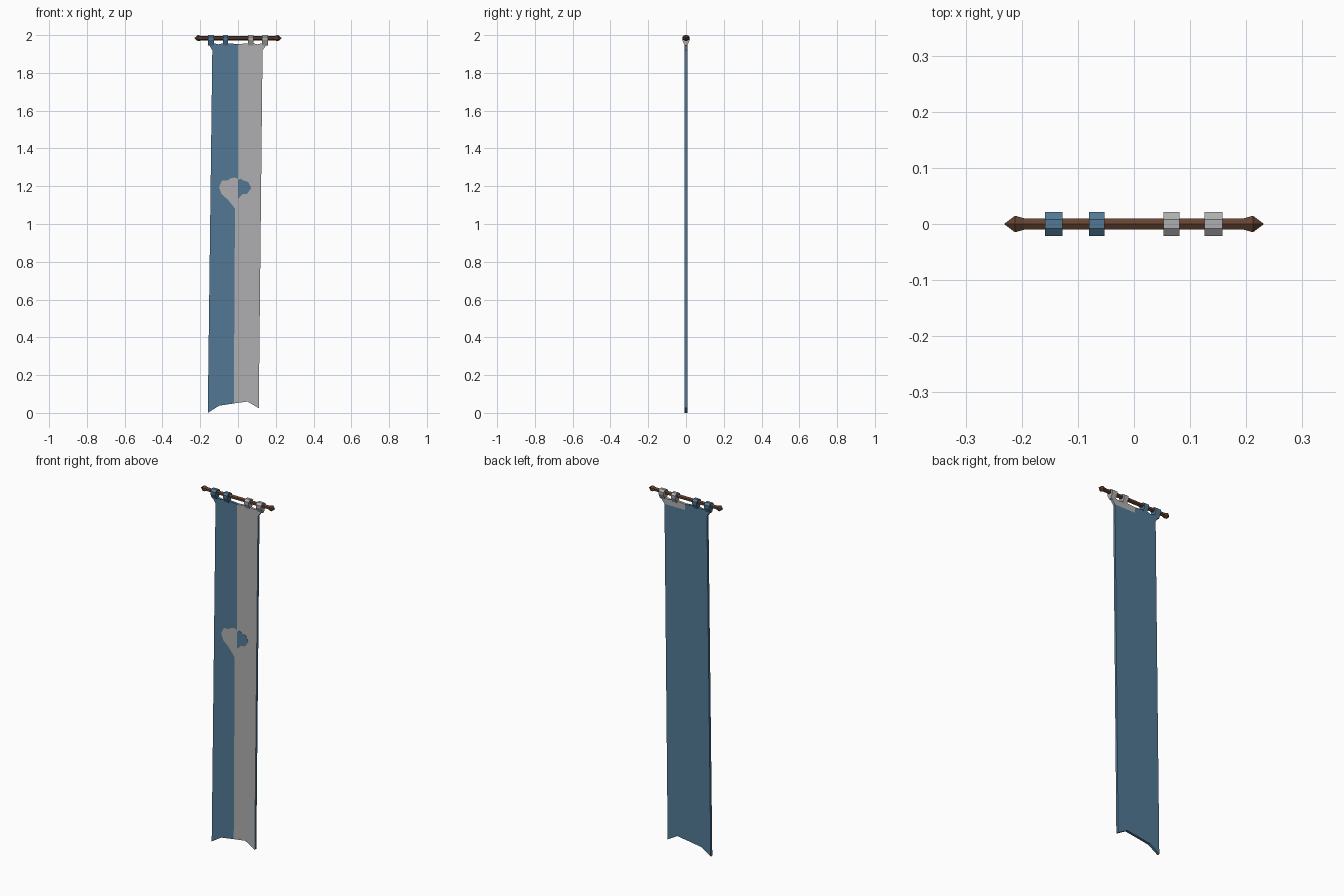
import bpy, bmesh, math

if "Cube" in bpy.data.objects:
    bpy.data.objects.remove(bpy.data.objects["Cube"])

def material(name, rgb):
    m = bpy.data.materials.new(name)
    m.diffuse_color = (*rgb, 1)
    m.use_nodes = True
    m.node_tree.nodes["Principled BSDF"].inputs["Base Color"].default_value = m.diffuse_color
    return m

BLUE = material("cloth blue", (0.085, 0.19, 0.30))
GREY = material("cloth grey", (0.43, 0.43, 0.44))
WOOD = material("brown wood", (0.13, 0.056, 0.032))

def finish(name, bm, mats):
    bmesh.ops.recalc_face_normals(bm, faces=bm.faces)
    me = bpy.data.meshes.new(name)
    bm.to_mesh(me)
    bm.free()
    for m in mats:
        me.materials.append(m)
    ob = bpy.data.objects.new(name, me)
    bpy.context.collection.objects.link(ob)
    return ob

# Cloth outline in (x, z), anticlockwise from the top centre
T = 0.007
top_mid, bottom_mid, back_mid = (0, 1.952), (-0.022, 0.05), (0, 1.92)
left = [(-.053, 1.957), (-.08, 1.957), (-.103, 1.951), (-.127, 1.957),
        (-.158, 1.957), (-.136, 1.92), (-.16, 0), (-.10, .038)]
right_low = [(.05, .06), (.11, .025), (.13, 1.92)]
right_top = [(.158, 1.957), (.127, 1.957), (.103, 1.951), (.08, 1.957), (.053, 1.957)]
# Colour boundary with the left half of the emblem, top to bottom
seam = [(0, 1.24), (-.02, 1.246), (-.045, 1.24), (-.05, 1.232), (-.085, 1.23),
        (-.1, 1.195), (-.088, 1.16), (-.055, 1.13), (-.03, 1.10), (-.016, 1.08)]

bm = bmesh.new()
cache = {}
def vert(p, y):
    if (p, y) not in cache:
        cache[p, y] = bm.verts.new((p[0], y, p[1]))
    return cache[p, y]

def face(pts, y, mat):
    bm.faces.new([vert(p, y) for p in pts]).material_index = mat

face([top_mid] + left + [bottom_mid] + seam[::-1], -T, 0)
face([bottom_mid] + right_low + right_top + [top_mid] + seam, -T, 1)
face(([top_mid] + left + [bottom_mid] + right_low + [back_mid])[::-1], T, 0)
face(([back_mid, right_low[-1]] + right_top + [top_mid])[::-1], T, 1)
loop = [top_mid] + left + [bottom_mid] + right_low + right_top
for a, b in zip(loop, loop[1:] + loop[:1]):
    f = bm.faces.new([vert(a, -T), vert(a, T), vert(b, T), vert(b, -T)])
    f.material_index = int(a[0] + b[0] > 0 and a[1] + b[1] > 3.85)
finish("banner_cloth", bm, [BLUE, GREY])

# Right half of the emblem, a thin blue patch
bm = bmesh.new()
patch = [(0, 1.135), (.01, 1.145), (.028, 1.16), (.048, 1.16), (.07, 1.19),
         (.055, 1.222), (.03, 1.23), (.012, 1.24), (0, 1.232)]
f = bm.faces.new([bm.verts.new((x, -T - .001, z)) for x, z in patch])
r = bmesh.ops.extrude_face_region(bm, geom=[f])
for v in r["geom"]:
    if isinstance(v, bmesh.types.BMVert):
        v.co.y += .002
finish("emblem_patch", bm, [BLUE])

# Hanging loops around the rod
half = [(.008, 2.0), (.021, 1.990), (.020, 1.974), (.0065, 1.945)]
profile = half + [(-y, z) for y, z in half[::-1]]
for name, x0, x1, mat in (("loop_outer_left", -.159, -.127, BLUE),
                          ("loop_inner_left", -.080, -.053, BLUE),
                          ("loop_inner_right", .053, .081, GREY),
                          ("loop_outer_right", .126, .158, GREY)):
    bm = bmesh.new()
    rings = [[bm.verts.new((x, y, z)) for y, z in profile] for x in (x0, x1)]
    for r in rings:
        bm.faces.new(r)
    for i in range(len(profile)):
        j = (i + 1) % len(profile)
        bm.faces.new([rings[0][i], rings[0][j], rings[1][j], rings[1][i]])
    finish(name, bm, [mat])

# Wooden rod with pointed finials, lathed along x
stations = [(-.2305, .001), (-.212, .017), (-.195, .0115),
            (.195, .0115), (.212, .017), (.2305, .001)]
N = 6
bm = bmesh.new()
rings = [[bm.verts.new((x, r * math.sin(2 * math.pi * k / N),
                        1.984 + r * math.cos(2 * math.pi * k / N)))
          for k in range(N)] for x, r in stations]
for a, b in zip(rings, rings[1:]):
    for k in range(N):
        bm.faces.new([a[k], a[(k + 1) % N], b[(k + 1) % N], b[k]])
bm.faces.new(rings[0])
bm.faces.new(rings[-1])
finish("rod", bm, [WOOD])
